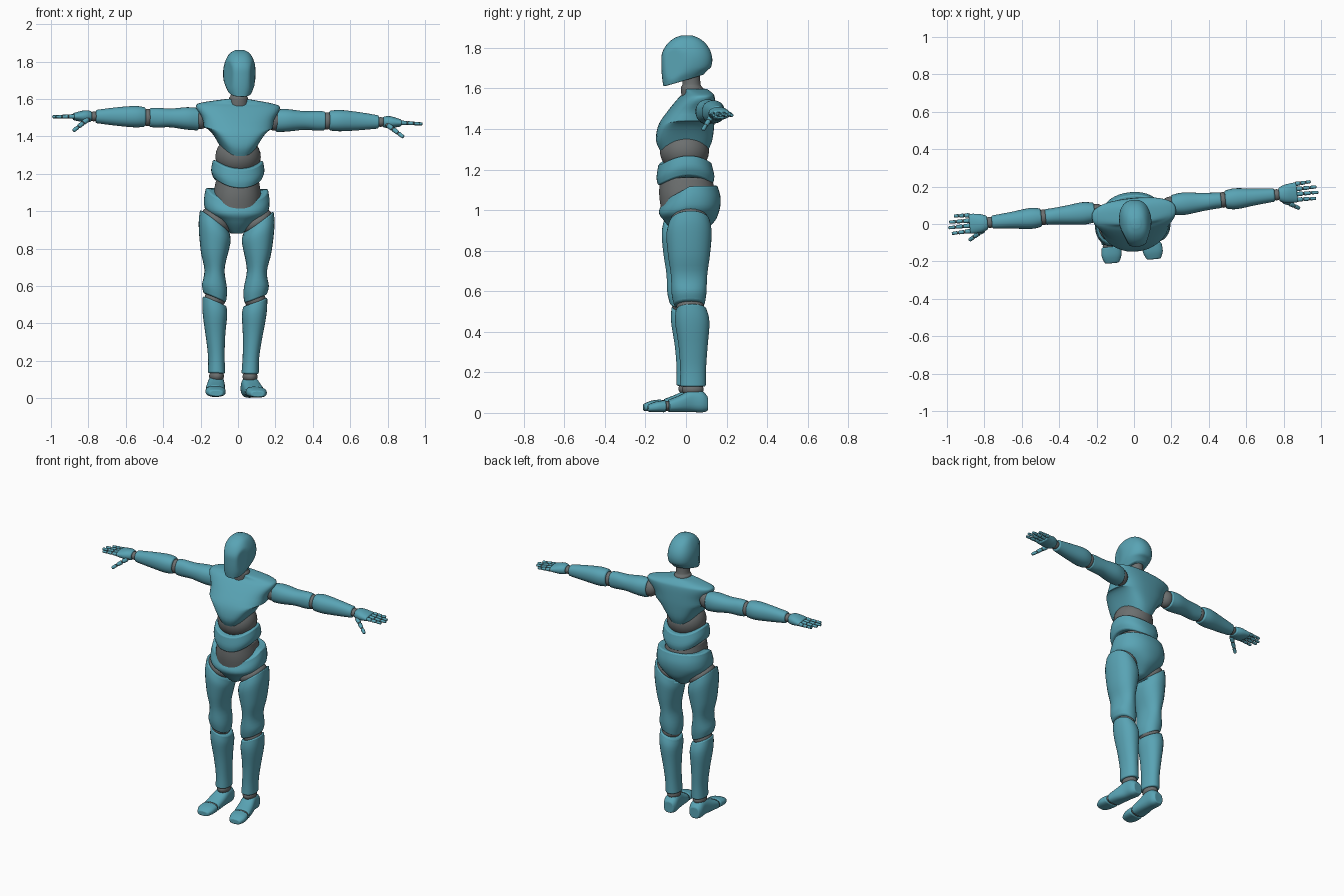
import bpy
import bmesh
from math import cos, sin, tau, radians
from mathutils import Matrix, Vector

default_cube = bpy.data.objects.get("Cube")
if default_cube:
    bpy.data.objects.remove(default_cube, do_unlink=True)


def make_material(name, color):
    material = bpy.data.materials.new(name)
    material.use_nodes = True
    material.diffuse_color = color
    material.node_tree.nodes["Principled BSDF"].inputs["Base Color"].default_value = color
    return material


TEAL = make_material("teal shell", (0.10, 0.37, 0.46, 1))
GREY = make_material("grey joint", (0.15, 0.16, 0.16, 1))

# The whole figure stands turned and leaning a little
POSE = (Matrix.Translation((-0.025, 0, 0.002))
        @ Matrix.Rotation(radians(5.5), 4, "Z")
        @ Matrix.Rotation(radians(1.1), 4, "Y"))
SIDES = (("left", 1), ("right", -1))
built = []


def clamp(value, low=0.0, high=1.0):
    return max(low, min(high, value))


def finish(name, bm, material, side=1, bevel=0.0):
    """Mirror to the wanted side, pose and shade a part."""
    for vert in bm.verts:
        vert.co.x *= side
    bmesh.ops.recalc_face_normals(bm, faces=bm.faces)
    mesh = bpy.data.meshes.new(name)
    bm.to_mesh(mesh)
    bm.free()
    mesh.materials.append(material)
    part = bpy.data.objects.new(name, mesh)
    bpy.context.collection.objects.link(part)
    part.matrix_world = POSE
    if bevel:
        rim = part.modifiers.new("rounded rim", "BEVEL")
        rim.width = bevel
        rim.segments = 3
        rim.limit_method = "ANGLE"
        rim.angle_limit = radians(40)
    built.append(part)


def spline(a, b, c, d, t):
    """Smooth step from section b to section c."""
    return [q + 0.5 * t * (r - p + t * (2 * p - 5 * q + 4 * r - s + t * (3 * (q - r) + s - p)))
            for p, q, r, s in zip(a, b, c, d)]


def loft(name, sections, material=TEAL, axis="z", power=2.2, warp=None,
         side=1, bevel=0.008, sides=28, steps=4):
    """Skin rounded sections: (place on axis, centre u, centre v, radius u, radius v)."""
    rows = []
    last = len(sections) - 1
    for i in range(last):
        around = [sections[clamp(i + k, 0, last)] for k in (-1, 0, 1, 2)]
        rows += [spline(*around, j / steps) for j in range(steps)]
    rows.append(sections[-1])
    bm = bmesh.new()
    rings = []
    for place, u, v, ru, rv in rows:
        ring = []
        for k in range(sides):
            c, s = cos(tau * k / sides), sin(tau * k / sides)
            pu = u + ru * abs(c) ** (2 / power) * (1 if c > 0 else -1)
            pv = v + rv * abs(s) ** (2 / power) * (1 if s > 0 else -1)
            co = {"z": (pu, pv, place), "x": (place, pu, pv), "y": (pu, place, pv)}[axis]
            ring.append(bm.verts.new(warp(*co) if warp else co))
        rings.append(ring)
    for low, high in zip(rings, rings[1:]):
        for k in range(sides):
            n = (k + 1) % sides
            bm.faces.new((low[k], low[n], high[n], high[k]))
    caps = [bm.faces.new(rings[0]), bm.faces.new(rings[-1])]
    bmesh.ops.poke(bm, faces=caps)
    finish(name, bm, material, side, bevel)


def ball(name, centre, radii, side=1, tilt=0):
    bm = bmesh.new()
    matrix = (Matrix.Translation(centre) @ Matrix.Rotation(radians(tilt), 4, "Y")
              @ Matrix.Diagonal((*radii, 1)))
    bmesh.ops.create_uvsphere(bm, u_segments=24, v_segments=14, radius=1, matrix=matrix)
    finish(name, bm, GREY, side)


def digit(name, start, end, radius, side):
    """Three tapering shell pieces with small knuckle joints."""
    start, end = Vector(start), Vector(end)
    turn = (end - start).to_track_quat("Z", "Y").to_matrix().to_4x4()
    length = (end - start).length
    for i in range(3):
        bm = bmesh.new()
        place = Matrix.Translation(start.lerp(end, (i + 0.5) / 3)) @ turn
        size = radius * (1 - 0.13 * i)
        bmesh.ops.create_cone(bm, cap_ends=True, segments=12, radius1=size,
                              radius2=size * 0.85, depth=length * 0.3, matrix=place)
        finish(f"{name}_{i + 1}", bm, TEAL, side, size * 0.4)
        ball(f"{name}_joint_{i + 1}", start.lerp(end, i / 3), [size * 0.75] * 3, side)


# Head: rounded skull, flat cheeks, jaw rising to the back
def head_shape(x, y, z):
    limit = 0.087 + 0.4 * min(0, y + 0.01)
    rise = clamp((1.7 - z) / 0.09) * 0.3 * (y + 0.11)
    return clamp(x, -limit, limit), y, z + rise


loft("head", [(1.61, 0, -0.015, 0.062, 0.1), (1.66, 0, -0.01, 0.078, 0.112),
              (1.72, 0, 0, 0.086, 0.125), (1.77, 0, 0, 0.084, 0.122),
              (1.815, 0, 0, 0.07, 0.098), (1.845, 0, 0, 0.05, 0.063),
              (1.86, 0, 0, 0.022, 0.025)], power=2.4, warp=head_shape, sides=40)
loft("neck", [(1.54, 0, 0.035, 0.056, 0.058), (1.6, 0, 0.026, 0.052, 0.054),
              (1.62, 0, 0.024, 0.042, 0.045), (1.7, 0, 0.02, 0.042, 0.045)], GREY, power=2)


# Chest shell with its hem arched up over the flanks
def chest_shape(x, y, z):
    return x, y, z + 5 * x * x * clamp((1.44 - z) / 0.15)


loft("chest", [(1.285, 0, -0.012, 0.085, 0.115), (1.34, 0, -0.012, 0.125, 0.138),
               (1.42, 0, 0, 0.178, 0.135), (1.49, 0, 0.025, 0.192, 0.112),
               (1.55, 0, 0.05, 0.225, 0.085), (1.574, 0, 0.058, 0.2, 0.068),
               (1.596, 0, 0.045, 0.07, 0.055)], power=2.5, warp=chest_shape, sides=40)

# Waist: two grey cores around a sagging belly band
ball("upper_waist_core", (0, -0.01, 1.29), (0.122, 0.122, 0.11))
loft("belly_band", [(1.172, 0, -0.005, 0.128, 0.136), (1.215, 0, -0.005, 0.142, 0.142),
                    (1.27, 0, -0.008, 0.134, 0.13)],
     warp=lambda x, y, z: (x, y, z - 0.05 * (y / 0.14) ** 2), sides=40)
loft("lower_waist_core", [(1.0, 0, 0, 0.125, 0.125), (1.08, 0, 0.003, 0.128, 0.138),
                          (1.16, 0, -0.002, 0.115, 0.128)], GREY,
     warp=lambda x, y, z: (x, y, z - 0.1 * y * y))


# Pelvis: wedge towards the crotch, rim dipping at the front
def pelvis_shape(x, y, z):
    return x, y, z - 0.08 * clamp(-y / 0.13) * clamp((z - 0.95) / 0.15)


loft("pelvis", [(0.878, 0, 0.01, 0.03, 0.055), (0.94, 0, 0.015, 0.1, 0.122),
                (1.0, 0, 0.016, 0.165, 0.147), (1.06, 0, 0.018, 0.175, 0.15),
                (1.12, 0, 0.02, 0.166, 0.132)], warp=pelvis_shape, sides=40)


# Limb shells have slanted ends at hip and knee
def thigh_shape(x, y, z):
    slope = 0.75 * clamp((z - 0.75) / 0.19) + 0.4 * clamp((0.64 - z) / 0.1)
    return x, y, z + slope * (x - 0.115)


def shin_shape(x, y, z):
    return x, y, z + 0.4 * clamp((z - 0.4) / 0.11) * (x - 0.11)


for label, side in SIDES:
    # Legs
    ball(f"{label}_hip_joint", (0.11, 0.005, 0.945), (0.09, 0.095, 0.05), side, -37)
    loft(f"{label}_thigh", [(0.535, 0.11, 0.005, 0.06, 0.075), (0.59, 0.112, 0.003, 0.067, 0.086),
                            (0.68, 0.114, 0.003, 0.053, 0.09), (0.78, 0.117, 0.002, 0.073, 0.104),
                            (0.88, 0.117, 0.002, 0.086, 0.112), (0.94, 0.117, 0.004, 0.08, 0.1)],
         warp=thigh_shape, side=side)
    ball(f"{label}_knee_joint", (0.108, 0.01, 0.525), (0.058, 0.068, 0.05), side)
    loft(f"{label}_shin", [(0.13, 0.09, 0.025, 0.046, 0.064), (0.22, 0.093, 0.026, 0.044, 0.064),
                           (0.33, 0.1, 0.025, 0.052, 0.072), (0.45, 0.106, 0.02, 0.066, 0.085),
                           (0.515, 0.109, 0.013, 0.064, 0.074)], warp=shin_shape, side=side)
    ball(f"{label}_ankle_joint", (0.09, 0.025, 0.115), (0.04, 0.054, 0.035), side)
    loft(f"{label}_foot", [(-0.098, 0.106, 0.034, 0.053, 0.03), (-0.04, 0.1, 0.046, 0.051, 0.041),
                           (0.02, 0.092, 0.06, 0.046, 0.056), (0.07, 0.09, 0.055, 0.045, 0.053),
                           (0.098, 0.09, 0.045, 0.033, 0.036)],
         axis="y", power=2.6, side=side, bevel=0.012)
    ball(f"{label}_toe_joint", (0.107, -0.105, 0.034), (0.047, 0.02, 0.025), side)
    loft(f"{label}_toes", [(-0.2, 0.112, 0.023, 0.037, 0.017), (-0.16, 0.111, 0.03, 0.053, 0.026),
                           (-0.112, 0.107, 0.033, 0.053, 0.03)],
         axis="y", power=2.6, side=side, bevel=0.012)

    # Arms
    ball(f"{label}_shoulder_joint", (0.2, 0.075, 1.488), (0.05, 0.05, 0.055), side)
    loft(f"{label}_upper_arm", [(0.208, 0.08, 1.486, 0.052, 0.06), (0.27, 0.08, 1.489, 0.06, 0.06),
                                (0.36, 0.08, 1.49, 0.05, 0.05), (0.43, 0.08, 1.49, 0.044, 0.053),
                                (0.472, 0.08, 1.49, 0.042, 0.05)], axis="x", side=side)
    ball(f"{label}_elbow_joint", (0.482, 0.08, 1.49), (0.035, 0.042, 0.046), side)
    loft(f"{label}_forearm", [(0.494, 0.08, 1.492, 0.048, 0.052), (0.55, 0.08, 1.493, 0.056, 0.057),
                              (0.65, 0.08, 1.492, 0.045, 0.049), (0.76, 0.08, 1.49, 0.035, 0.035)],
         axis="x", side=side)
    ball(f"{label}_wrist_joint", (0.77, 0.08, 1.49), (0.03, 0.03, 0.026), side)
    loft(f"{label}_palm", [(0.783, 0.08, 1.49, 0.036, 0.028), (0.82, 0.08, 1.49, 0.05, 0.032),
                           (0.88, 0.083, 1.487, 0.054, 0.019)], axis="x", side=side)
    for finger, y, tip in (("little", 0.128, 0.96), ("ring", 0.1, 0.988),
                           ("middle", 0.073, 0.996), ("index", 0.044, 0.98)):
        digit(f"{label}_{finger}_finger", (0.875, y, 1.488), (tip, y + 0.1 * (y - 0.08), 1.484),
              0.0125, side)
    digit(f"{label}_thumb", (0.805, 0.045, 1.475), (0.888, -0.005, 1.41), 0.015, side)

# Smooth shading with crisp creases
bpy.ops.object.select_all(action="DESELECT")
for part in built:
    part.select_set(True)
bpy.context.view_layer.objects.active = built[0]
bpy.ops.object.shade_smooth_by_angle(angle=radians(40))
